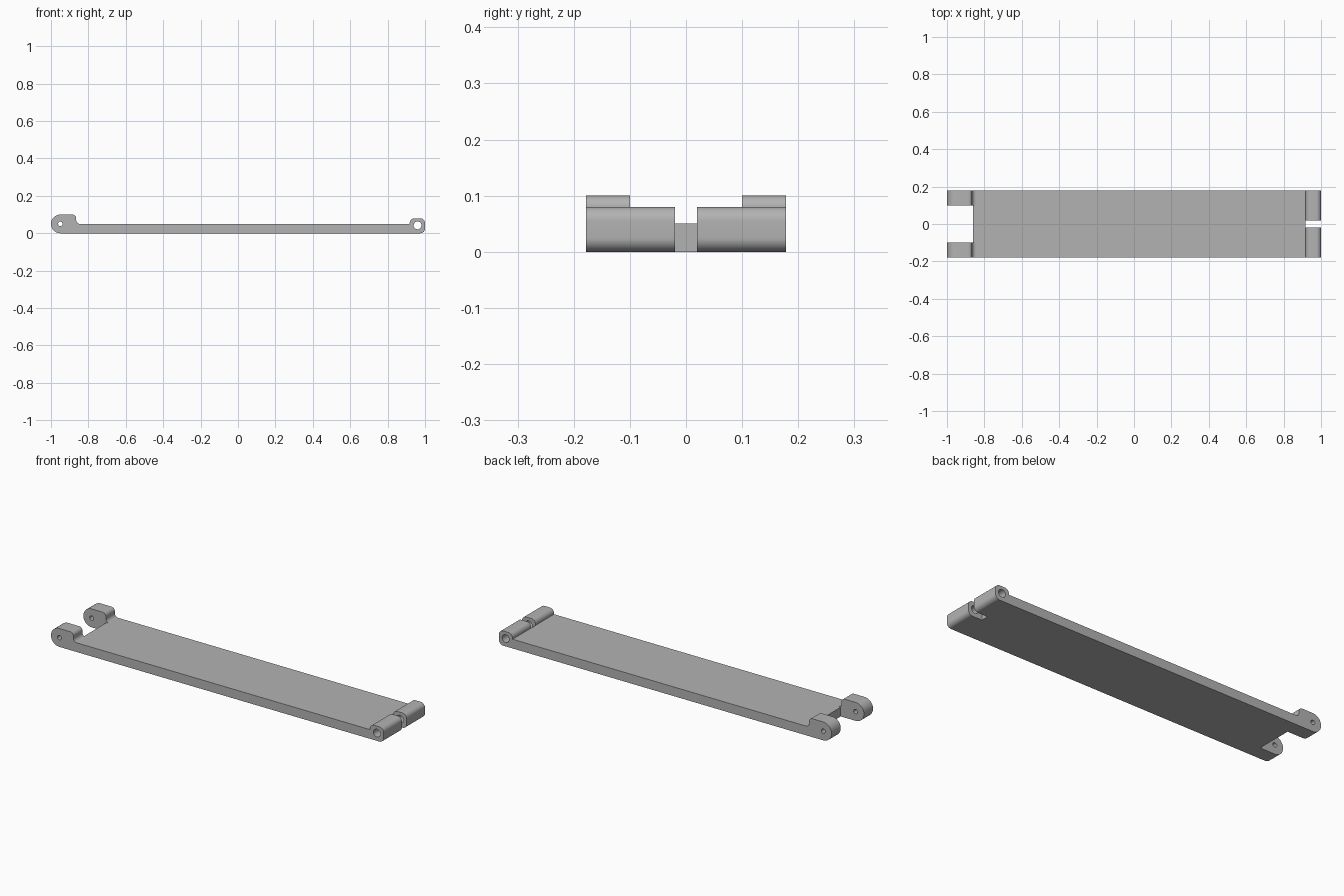
import bpy
from math import pi, sin, cos, radians

cube = bpy.data.objects.get("Cube")
if cube:
    bpy.data.objects.remove(cube, do_unlink=True)

grey = bpy.data.materials.new("plain_grey")
grey.use_nodes = True
colour = (0.45, 0.45, 0.45, 1)
grey.diffuse_color = colour
grey.node_tree.nodes["Principled BSDF"].inputs["Base Color"].default_value = colour

HALF_WIDTH = 0.178
THICK = 0.05


def arc(x, z, radius, start, end, steps=10):
    """Points on an arc in the xz plane, angles in degrees."""
    angles = [radians(start + (end - start) * i / steps) for i in range(steps + 1)]
    return [(x + radius * cos(a), z + radius * sin(a)) for a in angles]


def extrude_profile(name, loops, y0, y1):
    """Fill the first loop, with the others as holes, and extrude it along y."""
    curve = bpy.data.curves.new(name + "_profile", "CURVE")
    curve.dimensions = "2D"
    curve.fill_mode = "BOTH"
    curve.extrude = (y1 - y0) / 2
    for loop in loops:
        spline = curve.splines.new("POLY")
        spline.points.add(len(loop) - 1)
        for point, (x, z) in zip(spline.points, loop):
            point.co = (x, z, 0, 1)
        spline.use_cyclic_u = True
    obj = bpy.data.objects.new(name, curve)
    bpy.context.collection.objects.link(obj)
    obj.rotation_euler.x = pi / 2
    obj.location.y = (y0 + y1) / 2
    bpy.ops.object.select_all(action="DESELECT")
    obj.select_set(True)
    bpy.context.view_layer.objects.active = obj
    bpy.ops.object.convert(target="MESH")
    obj = bpy.context.object
    obj.data.materials.clear()
    obj.data.materials.append(grey)
    # Weld the caps to the walls
    bpy.ops.object.mode_set(mode="EDIT")
    bpy.ops.mesh.select_all(action="SELECT")
    bpy.ops.mesh.remove_doubles(threshold=0.0001)
    bpy.ops.mesh.normals_make_consistent(inside=False)
    bpy.ops.object.mode_set(mode="OBJECT")
    bpy.ops.object.shade_smooth_by_angle(angle=radians(35))


# Long flat strap
left, right = -0.86, 0.918
extrude_profile("strap_plate", [[(left, 0), (right, 0), (right, THICK), (left, THICK)]],
                -HALF_WIDTH, HALF_WIDTH)

# Rounded lug with a pin hole and a small fillet onto the strap
lug = (arc(-0.95, 0.05, 0.05, 270, 90, 24)
       + arc(left - 0.025, 0.08, 0.02, 90, 0)
       + arc(left + 0.015, THICK + 0.02, 0.02, 180, 270)
       + [(left, THICK), (left, 0)])
lug_hole = arc(-0.95, 0.05, 0.012, 0, 345, 23)

# Hinge barrel with a wider bore
r = 0.025
barrel = ([(right, 0)]
          + arc(1 - r, r, r, 270, 360)
          + arc(1 - r, 0.08 - r, r, 0, 90)
          + arc(right + r, 0.08 - r, r, 90, 180))
barrel_hole = arc(0.96, 0.042, 0.021, 0, 348.75, 31)

for side, sign in (("left", 1), ("right", -1)):
    for part, loops, inner in (("lug", [lug, lug_hole], 0.1),
                               ("barrel", [barrel, barrel_hole], 0.02)):
        y0, y1 = sorted((sign * inner, sign * HALF_WIDTH))
        extrude_profile(f"{part}_{side}", loops, y0, y1)
